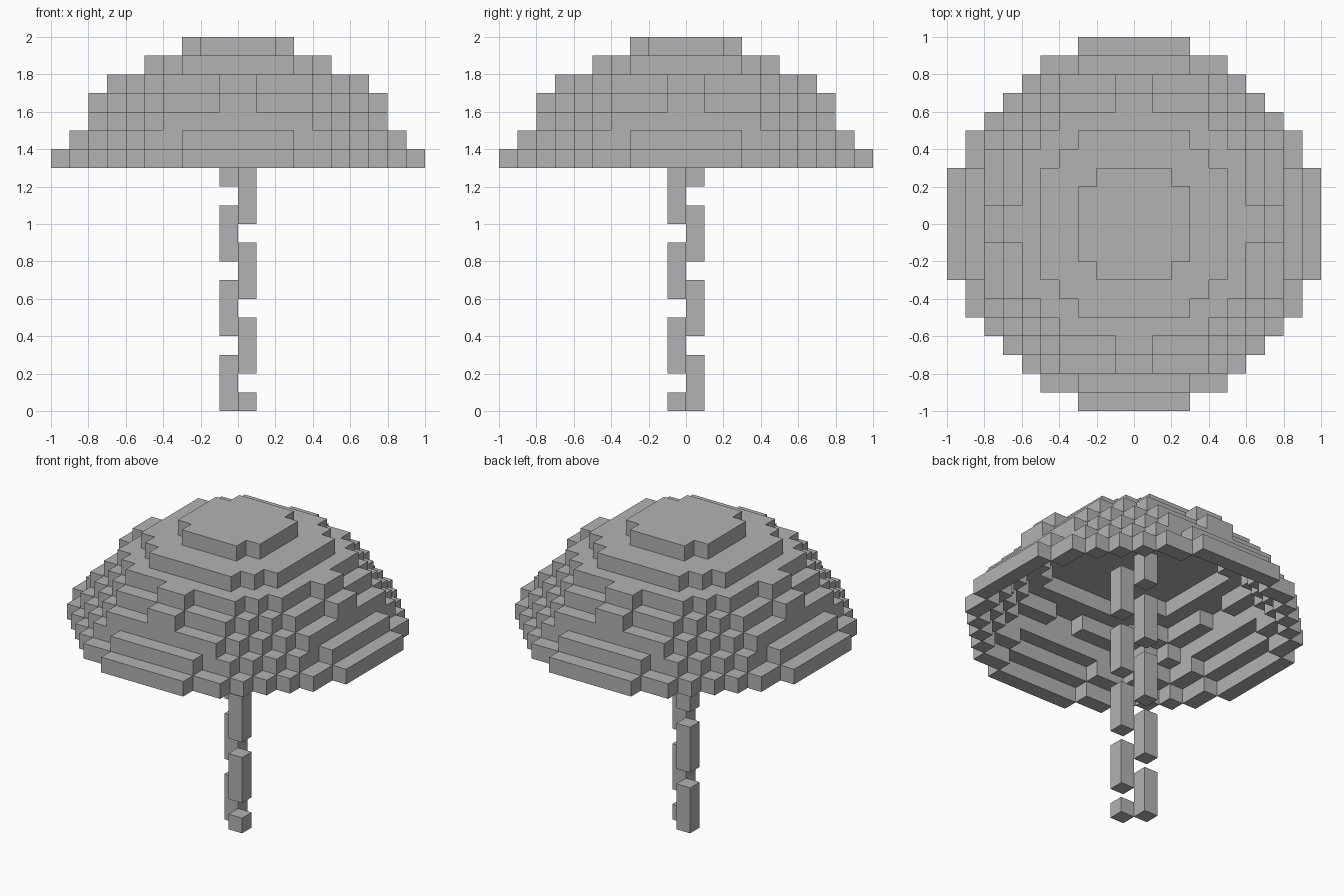
import bpy, bmesh, math
from mathutils import Vector

cube = bpy.data.objects.get("Cube")
if cube:
    bpy.data.objects.remove(cube, do_unlink=True)

U = 0.1                      # block size
RIM, TOP = 13, 20            # canopy block levels
CEILING = 18                 # levels from here up are solid
# squared radius of each canopy level, from the rim to the crown
RADII = [0.975, 0.815, 0.705, 0.575, 0.435, 0.285, 0.105]
SIDES = [Vector(d) for d in ((1, 0, 0), (-1, 0, 0), (0, 1, 0),
                             (0, -1, 0), (0, 0, 1), (0, 0, -1))]

grey = bpy.data.materials.new("plain_grey")
grey.use_nodes = True
colour = (0.45, 0.45, 0.45, 1)
grey.diffuse_color = colour
grey.node_tree.nodes["Principled BSDF"].inputs["Base Color"].default_value = colour


def build_blocks(name, cells):
    """Skin a set of grid cells with their exposed faces only."""
    bm = bmesh.new()
    for cell in cells:
        centre = Vector(cell) + Vector((0.5, 0.5, 0.5))
        for n in SIDES:
            if tuple(int(a + b) for a, b in zip(cell, n)) in cells:
                continue
            u = Vector((n.y, n.z, n.x))
            v = n.cross(u)
            corners = [centre + (n + u * a + v * b) / 2
                       for a, b in ((1, 1), (-1, 1), (-1, -1), (1, -1))]
            bm.faces.new([bm.verts.new(c * U) for c in corners])
    bmesh.ops.remove_doubles(bm, verts=bm.verts, dist=U / 100)
    # merge flat neighbours into clean panels
    bmesh.ops.dissolve_limit(bm, angle_limit=math.radians(1),
                             verts=bm.verts, edges=bm.edges)
    mesh = bpy.data.meshes.new(name)
    bm.to_mesh(mesh)
    bm.free()
    mesh.materials.append(grey)
    obj = bpy.data.objects.new(name, mesh)
    bpy.context.collection.objects.link(obj)
    return obj


# Canopy: stacked round levels, hollowed to a one-block shell
def in_dome(x, y, k):
    if not RIM <= k < TOP:
        return False
    return ((x + 0.5) ** 2 + (y + 0.5) ** 2) * U * U < RADII[k - RIM]


def is_hollow(x, y, k):
    if k >= CEILING:
        return False
    around = ((x + 1, y, k), (x - 1, y, k), (x, y + 1, k),
              (x, y - 1, k), (x, y, k + 1))
    return all(in_dome(*c) for c in around)


canopy = {(x, y, k) for k in range(RIM, TOP)
          for x in range(-10, 10) for y in range(-10, 10)
          if in_dome(x, y, k) and not is_hollow(x, y, k)}
build_blocks("canopy", canopy)

# Pole: two diagonal strands of three-block pieces with staggered gaps
for name, x, y, gap in (("pole_strand_front", 0, -1, 1),
                        ("pole_strand_back", -1, 0, 3)):
    build_blocks(name, {(x, y, k) for k in range(CEILING) if k % 4 != gap})
